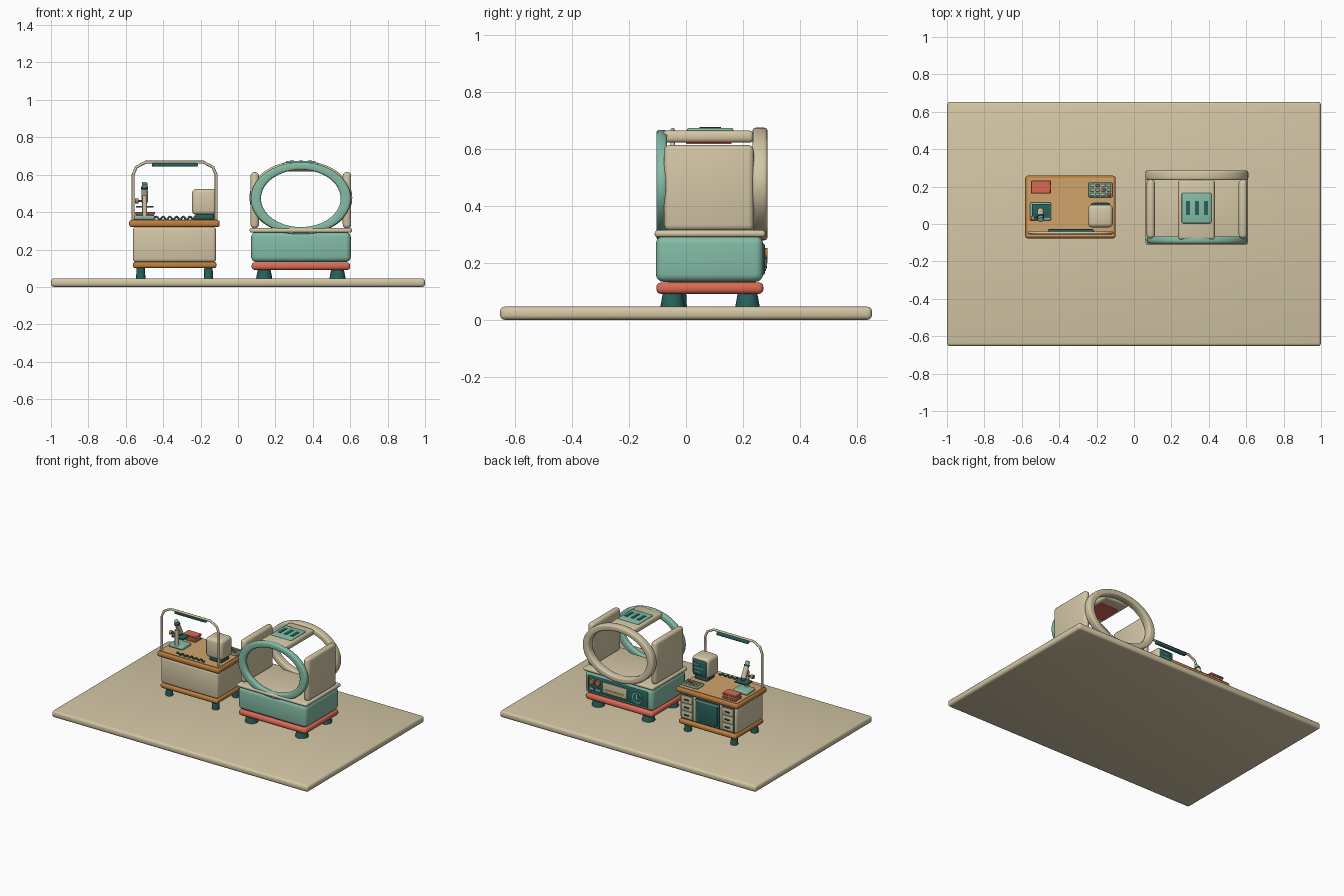
import bpy, bmesh, math
from mathutils import Vector

if "Cube" in bpy.data.objects:
    bpy.data.objects.remove(bpy.data.objects["Cube"])


def mat(name, r, g, b):
    m = bpy.data.materials.new(name)
    m.diffuse_color = (r, g, b, 1)
    m.use_nodes = True
    m.node_tree.nodes["Principled BSDF"].inputs["Base Color"].default_value = m.diffuse_color
    return m


CREAM = mat("cream", 0.66, 0.57, 0.38)
GREEN = mat("mint_green", 0.23, 0.50, 0.38)
TEAL = mat("dark_teal", 0.02, 0.12, 0.11)
RED = mat("coral_red", 0.72, 0.14, 0.09)
WOOD = mat("wood_edge", 0.52, 0.21, 0.05)
TAN = mat("light_wood", 0.64, 0.37, 0.15)


def finish(name, bm, m, smooth=True):
    bmesh.ops.recalc_face_normals(bm, faces=bm.faces)
    me = bpy.data.meshes.new(name)
    bm.to_mesh(me)
    bm.free()
    ob = bpy.data.objects.new(name, me)
    bpy.context.collection.objects.link(ob)
    me.materials.append(m)
    if smooth:
        bpy.ops.object.select_all(action='DESELECT')
        ob.select_set(True)
        bpy.context.view_layer.objects.active = ob
        bpy.ops.object.shade_smooth_by_angle(angle=math.radians(40))
    return ob


def box(name, x, y, z, m, r=0.0, seg=3):
    """Rounded box from (min, max) ranges."""
    bm = bmesh.new()
    bmesh.ops.create_cube(bm, size=1)
    for v in bm.verts:
        v.co = [(a + b) / 2 + c * (b - a) for (a, b), c in zip((x, y, z), v.co)]
    if r:
        r = min(r, 0.49 * min(b - a for a, b in (x, y, z)))
        bmesh.ops.bevel(bm, geom=bm.edges[:], offset=r, segments=seg, profile=0.5, affect='EDGES')
    return finish(name, bm, m, bool(r))


def rod(name, p, q, r1, r2, m, seg=24):
    """Cylinder or cone from point p (radius r1) to q (radius r2)."""
    p, q = Vector(p), Vector(q)
    bm = bmesh.new()
    bmesh.ops.create_cone(bm, cap_ends=True, segments=seg, radius1=r1, radius2=r2, depth=(q - p).length)
    rot = (q - p).to_track_quat('Z', 'Y')
    for v in bm.verts:
        v.co = rot @ v.co + (p + q) / 2
    return finish(name, bm, m)


def tube(name, pts, r, m):
    cu = bpy.data.curves.new(name, 'CURVE')
    cu.dimensions = '3D'
    cu.bevel_depth, cu.bevel_resolution, cu.use_fill_caps = r, 2, True
    sp = cu.splines.new('POLY')
    sp.points.add(len(pts) - 1)
    for p, c in zip(sp.points, pts):
        p.co = (*c, 1)
    ob = bpy.data.objects.new(name, cu)
    bpy.context.collection.objects.link(ob)
    cu.materials.append(m)


def ring(name, cx, cz, y, outer, inner, r, m, n=72):
    """Oval hoop facing y with a rounded rectangular section."""
    prof = []
    for sy, st, a0 in ((0, 0, 180), (1, 0, 270), (1, 1, 0), (0, 1, 90)):
        for k in range(4):
            a = math.radians(a0 + k * 30)
            w = outer[0] - inner[0]
            yy = (y[1] - r if sy else y[0] + r) + r * math.cos(a)
            prof.append((yy, ((w - r if st else r) + r * math.sin(a)) / w))
    bm = bmesh.new()
    loops = []
    for i in range(n):
        t = 2 * math.pi * i / n
        loops.append([bm.verts.new((cx + math.cos(t) * (inner[0] + (outer[0] - inner[0]) * f), yy,
                                    cz + math.sin(t) * (inner[1] + (outer[1] - inner[1]) * f)))
                      for yy, f in prof])
    k = len(prof)
    for i in range(n):
        a, b = loops[i], loops[(i + 1) % n]
        for j in range(k):
            bm.faces.new((a[j], a[(j + 1) % k], b[(j + 1) % k], b[j]))
    return finish(name, bm, m)


# floor plate
box("floor_plate", (-1, 1), (-0.653, 0.653), (0, 0.046), CREAM, 0.016)

# ---- scanner base ----
CX = 0.336
for x in (0.14, 0.532):
    for y in (-0.047, 0.216):
        rod("scanner_foot", (x, y, 0.046), (x, y, 0.095), 0.043, 0.034, TEAL)
box("scanner_plinth", (0.073, 0.6), (-0.104, 0.272), (0.091, 0.131), RED, 0.016)
box("scanner_body", (0.07, 0.603), (-0.106, 0.271), (0.133, 0.294), GREEN, 0.028, 4)
box("scanner_top_slab", (0.062, 0.61), (-0.11, 0.279), (0.29, 0.315), CREAM, 0.011)

# ---- scanner hoop, sides and roof ----
ring("front_ring", CX, 0.473, (-0.104, -0.066), (0.268, 0.194), (0.213, 0.153), 0.013, GREEN)
ring("back_ring", CX, 0.477, (0.234, 0.286), (0.275, 0.198), (0.225, 0.158), 0.012, CREAM)
for s in (-1, 1):
    xs = sorted((CX + s * 0.224, CX + s * 0.269))
    box("side_panel", xs, (-0.077, 0.238), (0.313, 0.614), CREAM, 0.02)
box("roof_panel", (0.236, 0.432), (-0.085, 0.238), (0.622, 0.665), CREAM, 0.016)
box("roof_vent", (0.255, 0.414), (0.004, 0.166), (0.655, 0.674), GREEN, 0.006)
for i in (-1, 0, 1):
    box("vent_slit", (CX + i * 0.048 - 0.011, CX + i * 0.048 + 0.011), (0.048, 0.123), (0.671, 0.677), TEAL)
box("roof_lamp", (0.266, 0.406), (0.0, 0.16), (0.617, 0.624), RED)

# ---- scanner control panel ----
box("control_panel", (0.105, 0.572), (0.262, 0.277), (0.158, 0.268), TEAL, 0.006)
box("control_plate", (0.268, 0.455), (0.27, 0.281), (0.178, 0.25), CREAM, 0.004)
box("control_strip", (0.29, 0.433), (0.275, 0.284), (0.188, 0.205), TAN)
for x, m in ((0.54, WOOD), (0.492, RED)):
    rod("control_knob", (x, 0.27, 0.233), (x, 0.287, 0.233), 0.022, 0.018, m)
    box("control_key", (x - 0.016, x + 0.016), (0.27, 0.281), (0.175, 0.19), GREEN)
rod("dial_rim", (0.186, 0.27, 0.21), (0.186, 0.281, 0.21), 0.04, 0.038, GREEN)
rod("dial_face", (0.186, 0.275, 0.21), (0.186, 0.284, 0.21), 0.03, 0.03, TEAL)
box("dial_needle", (0.182, 0.19), (0.28, 0.286), (0.2, 0.236), CREAM)

# ---- desk ----
for x in (-0.52, -0.158):
    for y in (-0.022, 0.203):
        rod("desk_foot", (x, y, 0.046), (x, y, 0.105), 0.025, 0.022, TEAL)
box("desk_plinth", (-0.562, -0.115), (-0.068, 0.25), (0.1, 0.134), WOOD, 0.013)
box("desk_body", (-0.562, -0.117), (-0.062, 0.24), (0.132, 0.322), CREAM, 0.018)
box("desk_top", (-0.582, -0.098), (-0.077, 0.258), (0.32, 0.358), WOOD, 0.014)
box("desk_surface", (-0.57, -0.11), (-0.065, 0.246), (0.35, 0.361), TAN)
box("knee_recess", (-0.432, -0.246), (0.225, 0.243), (0.142, 0.312), TEAL)
box("knee_door", (-0.415, -0.263), (0.235, 0.246), (0.155, 0.295), TEAL, 0.003)
box("knee_rail", (-0.432, -0.246), (0.235, 0.25), (0.296, 0.306), GREEN)
for x in (-0.498, -0.18):
    box("drawer_frame", (x - 0.047, x + 0.047), (0.23, 0.2425), (0.145, 0.312), TEAL)
    for k in range(3):
        z = 0.149 + k * 0.054
        box("drawer", (x - 0.043, x + 0.043), (0.235, 0.249), (z, z + 0.05), CREAM, 0.004)
        box("drawer_handle", (x - 0.018, x + 0.018), (0.245, 0.257), (z + 0.022, z + 0.03), TEAL, 0.002)

# ---- lamp frame and cable ----
half = [(-0.222, 0.355), (-0.222, 0.6), (-0.205, 0.64), (-0.155, 0.667)]
path = half + [(-x, z) for x, z in reversed(half)]
tube("lamp_frame", [(x - 0.339, -0.047, z) for x, z in path], 0.008, CREAM)
box("lamp_bar", (-0.461, -0.215), (-0.054, -0.028), (0.643, 0.664), TEAL, 0.007)
tube("coiled_cable", [(-0.445 + 0.215 * i / 72, -0.045, 0.368 + 0.008 * math.sin(i * math.pi / 6))
                      for i in range(73)], 0.005, TEAL)

# ---- monitor ----
box("monitor_stand", (-0.228, -0.128), (0.0, 0.09), (0.36, 0.39), TEAL, 0.008)
box("monitor_case", (-0.246, -0.113), (-0.018, 0.104), (0.386, 0.524), CREAM, 0.022)
box("monitor_screen", (-0.231, -0.128), (0.095, 0.112), (0.402, 0.508), TEAL, 0.008)
for k, w in enumerate((0.05, 0.07, 0.04)):
    box("screen_line", (-0.143 - w, -0.143), (0.11, 0.114), (0.425 + k * 0.025, 0.432 + k * 0.025), GREEN)

# ---- keyboard ----
box("keyboard_base", (-0.244, -0.115), (0.143, 0.221), (0.36, 0.376), GREEN, 0.005)
for i in range(4):
    for j in range(3):
        x, y = -0.224 + i * 0.03, 0.158 + j * 0.024
        box("key", (x - 0.011, x + 0.011), (y - 0.008, y + 0.008), (0.372, 0.382),
            RED if (i + j) % 4 == 3 else CREAM, 0.002, 1)

# ---- books ----
for k, m in enumerate((RED, CREAM, RED)):
    d = 0.004 if m == CREAM else 0
    box("book_stack", (-0.55 + d, -0.445 - d), (0.162 + d, 0.232 - d), (0.36 + k * 0.013, 0.374 + k * 0.013), m, 0.003, 1)

# ---- microscope ----
MX = -0.499
box("microscope_base", (-0.557, -0.444), (0.018, 0.116), (0.36, 0.382), GREEN, 0.008)
rod("microscope_column", (MX, 0.03, 0.375), (MX, 0.03, 0.49), 0.013, 0.013, CREAM)
box("microscope_stage", (-0.546, -0.452), (0.035, 0.107), (0.424, 0.434), TEAL, 0.003)
rod("microscope_tube", (MX, 0.07, 0.455), (MX, 0.035, 0.53), 0.018, 0.016, CREAM)
rod("microscope_lens", (MX, 0.078, 0.438), (MX, 0.069, 0.458), 0.009, 0.013, TEAL)
rod("microscope_collar", (MX, 0.037, 0.525), (MX, 0.033, 0.534), 0.019, 0.019, TEAL)
rod("microscope_eyepiece", (MX, 0.034, 0.532), (MX, 0.022, 0.556), 0.014, 0.014, GREEN)
rod("focus_axle", (-0.536, 0.03, 0.459), (MX, 0.03, 0.459), 0.006, 0.006, TEAL)
rod("focus_knob", (-0.55, 0.03, 0.459), (-0.532, 0.03, 0.459), 0.014, 0.014, WOOD)
